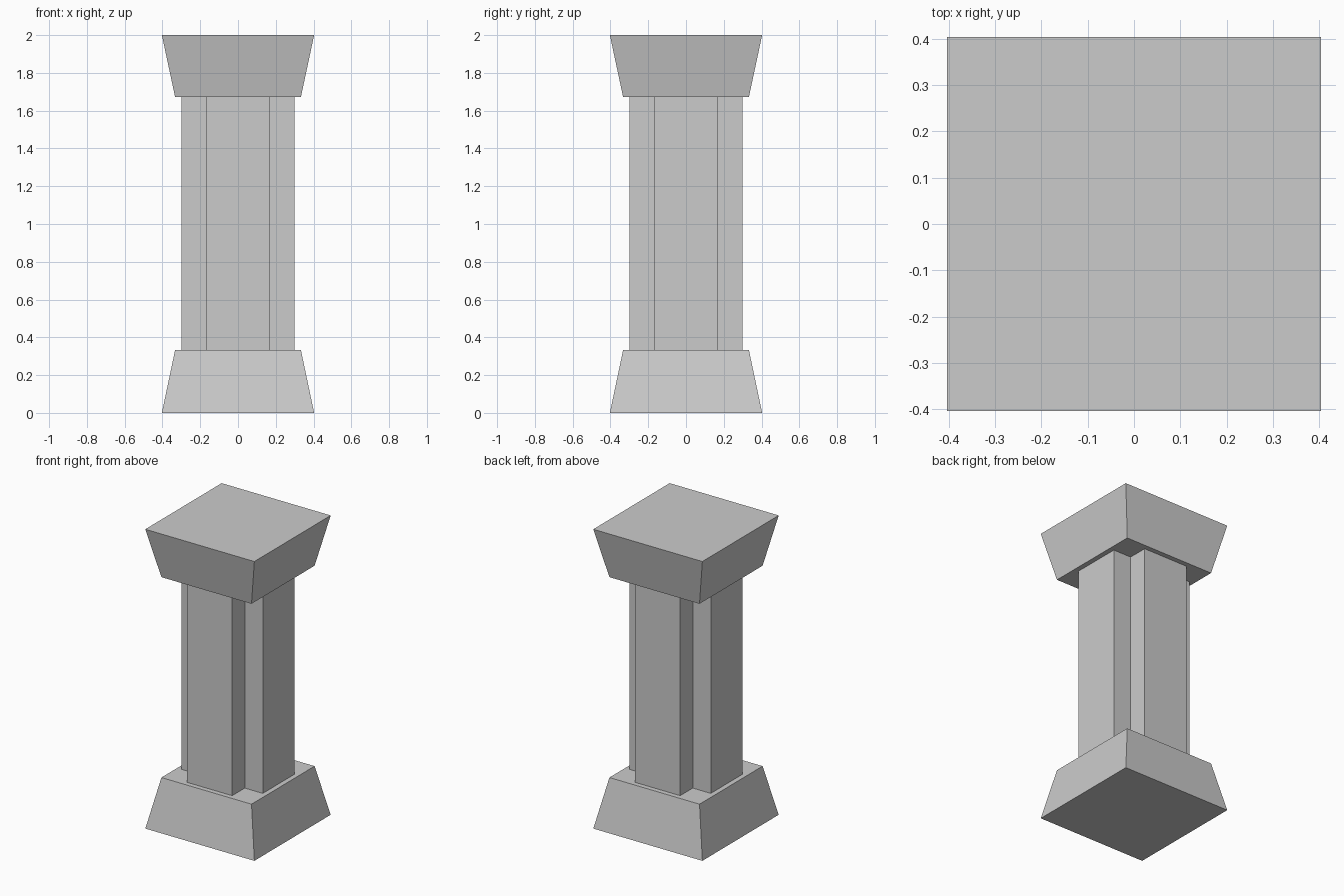
import bpy
import bmesh

cube = bpy.data.objects.get("Cube")
if cube:
    bpy.data.objects.remove(cube, do_unlink=True)

stone = bpy.data.materials.new("grey_stone")
stone.use_nodes = True
colour = (0.6, 0.6, 0.6, 1)
stone.diffuse_color = colour
stone.node_tree.nodes["Principled BSDF"].inputs["Base Color"].default_value = colour


def loft(name, bottom, top, z0, z1):
    """Solid between two matching outlines, given counter-clockwise."""
    bm = bmesh.new()
    low = [bm.verts.new((x, y, z0)) for x, y in bottom]
    high = [bm.verts.new((x, y, z1)) for x, y in top]
    bm.faces.new(low[::-1])
    bm.faces.new(high)
    n = len(low)
    for i in range(n):
        j = (i + 1) % n
        bm.faces.new((low[i], low[j], high[j], high[i]))
    mesh = bpy.data.meshes.new(name)
    bm.to_mesh(mesh)
    bm.free()
    mesh.materials.append(stone)
    obj = bpy.data.objects.new(name, mesh)
    bpy.context.collection.objects.link(obj)
    return obj


def square(r):
    return [(-r, -r), (r, -r), (r, r), (-r, r)]


def cross(w, r):
    """Plus-shaped outline: one notched corner turned four times."""
    points = []
    corner = [(r, -w), (r, w), (w, w)]
    for _ in range(4):
        points += corner
        corner = [(-y, x) for x, y in corner]
    return points


WIDE, NARROW = 0.403, 0.333
LOW, HIGH, TOP = 0.333, 1.672, 2.0

# Flared foot, cross-shaped shaft and flared capital
loft("base", square(WIDE), square(NARROW), 0, LOW)
loft("shaft", cross(0.167, 0.3), cross(0.167, 0.3), LOW, HIGH)
loft("capital", square(NARROW), square(WIDE), HIGH, TOP)
